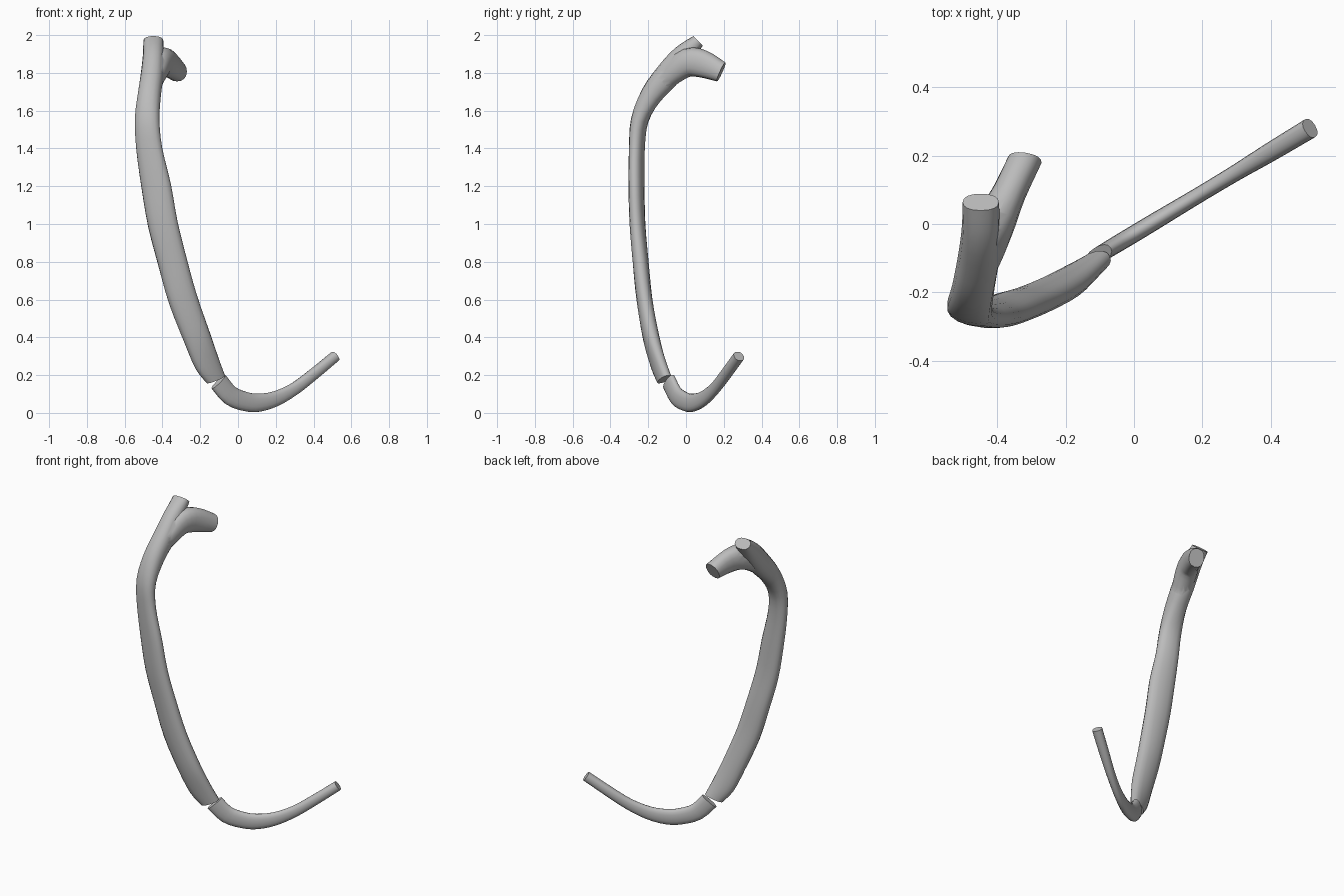
import bpy, bmesh, math
from mathutils import Vector

cube = bpy.data.objects.get("Cube")
if cube:
    bpy.data.objects.remove(cube, do_unlink=True)

grey = bpy.data.materials.new("bone_grey")
grey.use_nodes = True
colour = (0.5, 0.5, 0.5, 1)
grey.diffuse_color = colour
grey.node_tree.nodes["Principled BSDF"].inputs["Base Color"].default_value = colour

SIDES = 16
STEPS = 3


def blend(p, t):
    """Catmull-Rom blend of four values."""
    a, b, c, d = p
    return (b * 2 + (c - a) * t + (a * 2 - b * 5 + c * 4 - d) * t ** 2
            + (b * 3 - a - c * 3 + d) * t ** 3) * 0.5


def loft(name, sections):
    """Skin oval sections: (centre, half width, half depth, width direction)."""
    rows = [(Vector(c), a, b, Vector(w).normalized()) for c, a, b, w in sections]
    last = len(rows) - 1
    fine = []
    for i in range(last):
        quad = [rows[min(max(i + k, 0), last)] for k in (-1, 0, 1, 2)]
        for s in range(STEPS):
            fine.append([blend(values, s / STEPS) for values in zip(*quad)])
    fine.append(rows[-1])

    bm = bmesh.new()
    rings = []
    for i, (c, a, b, w) in enumerate(fine):
        tangent = fine[min(i + 1, len(fine) - 1)][0] - fine[max(i - 1, 0)][0]
        w = w.normalized()
        depth = tangent.cross(w).normalized()
        ring = []
        for k in range(SIDES):
            t = math.tau * k / SIDES
            u, v = math.cos(t), math.sin(t)
            # slightly squared oval
            u, v = (math.copysign(abs(q) ** 0.88, q) for q in (u, v))
            ring.append(bm.verts.new(c + w * a * u + depth * b * v))
        rings.append(ring)
    for lo, hi in zip(rings, rings[1:]):
        for k in range(SIDES):
            n = (k + 1) % SIDES
            bm.faces.new((lo[k], lo[n], hi[n], hi[k]))
    bm.faces.new(rings[0][::-1])
    bm.faces.new(rings[-1])
    bmesh.ops.recalc_face_normals(bm, faces=bm.faces)
    mesh = bpy.data.meshes.new(name)
    bm.to_mesh(mesh)
    bm.free()
    mesh.materials.append(grey)
    obj = bpy.data.objects.new(name, mesh)
    bpy.context.collection.objects.link(obj)
    return obj


def activate(obj):
    bpy.ops.object.select_all(action='DESELECT')
    obj.select_set(True)
    bpy.context.view_layer.objects.active = obj


# Long shaft, from the lower end up to the tubercle
shaft = loft("rib_shaft", [
    ((-.118, -.115, .178), .056, .032, (.9, .4, .4)),
    ((-.163, -.147, .26), .069, .036, (.9, .25, .4)),
    ((-.217, -.185, .40), .073, .042, (.93, .1, .35)),
    ((-.291, -.220, .60), .077, .042, (.95, 0, .3)),
    ((-.347, -.240, .80), .078, .042, (.95, -.1, .25)),
    ((-.398, -.257, 1.0), .080, .040, (.96, -.15, .2)),
    ((-.433, -.262, 1.2), .080, .039, (.97, -.2, .15)),
    ((-.470, -.260, 1.4), .071, .038, (.97, -.25, .05)),
    ((-.481, -.245, 1.55), .067, .044, (.97, -.25, 0)),
    ((-.470, -.185, 1.68), .062, .058, (1, -.1, 0)),
    ((-.455, -.100, 1.785), .061, .068, (1, 0, 0)),
    ((-.448, -.015, 1.89), .056, .060, (1, 0, 0)),
    ((-.448, .064, 1.970), .053, .035, (1, 0, 0)),
])

# Neck branching off to the head
neck = loft("rib_neck", [
    ((-.460, -.140, 1.735), .052, .052, (1, -.1, 0)),
    ((-.435, -.070, 1.800), .060, .062, (1, -.1, 0)),
    ((-.405, .010, 1.855), .060, .076, (.95, -.3, 0)),
    ((-.366, .090, 1.847), .050, .073, (.95, -.3, 0)),
    ((-.320, .186, 1.805), .050, .055, (.98, -.15, 0)),
])

# Fuse neck and shaft into one bone
fuse = shaft.modifiers.new("fuse", 'BOOLEAN')
fuse.operation = 'UNION'
fuse.solver = 'EXACT'
fuse.object = neck
activate(shaft)
bpy.ops.object.modifier_apply(modifier=fuse.name)
bpy.data.objects.remove(neck, do_unlink=True)
shaft.name = "rib_bone"

# Curved cartilage lying in one upright plane
profile = [(-.103, .165, .024, .055), (-.04, .092, .025, .054), (.04, .060, .025, .051),
           (.11, .054, .024, .048), (.20, .075, .023, .041), (.30, .128, .024, .034),
           (.40, .205, .028, .031), (.515, .300, .030, .029)]
cartilage = loft("rib_cartilage", [
    ((x, .6 * x - .029, z), a, b, (.515, -.857, 0)) for x, z, a, b in profile])

for part in (shaft, cartilage):
    activate(part)
    bpy.ops.object.shade_smooth_by_angle(angle=math.radians(40))
